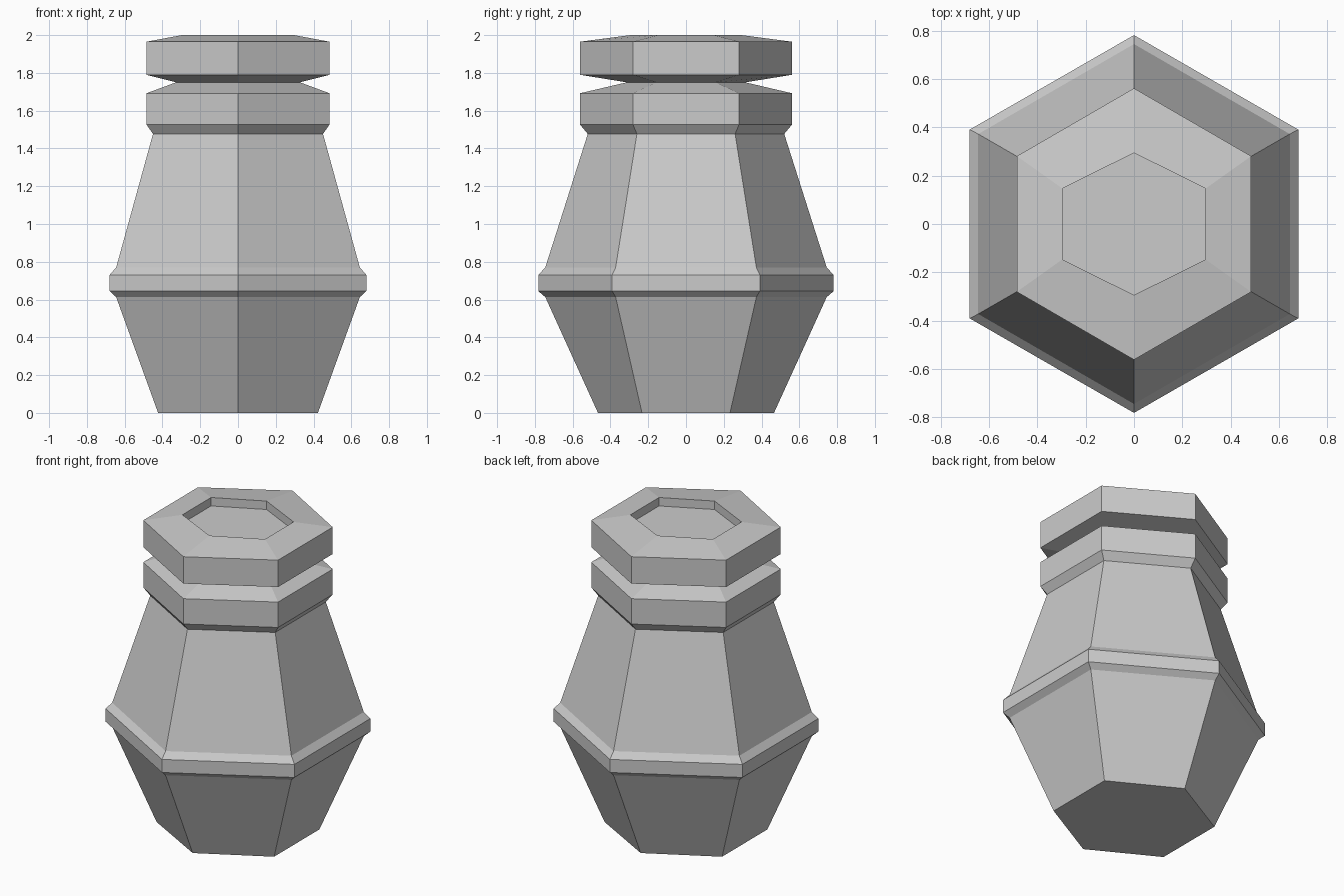
import bpy
import bmesh
from math import cos, sin, pi

SIDES = 6

cube = bpy.data.objects.get("Cube")
if cube:
    bpy.data.objects.remove(cube, do_unlink=True)

grey = bpy.data.materials.new("plain grey")
grey.use_nodes = True
grey.diffuse_color = (0.6, 0.6, 0.6, 1)
grey.node_tree.nodes["Principled BSDF"].inputs["Base Color"].default_value = (0.6, 0.6, 0.6, 1)


def hex_stack(name, rings, close_bottom=False, close_top=False):
    """Skin a stack of hexagons, each given as (half width, half depth, height)."""
    bm = bmesh.new()
    loops = []
    for half_x, half_y, z in rings:
        loop = []
        for i in range(SIDES):
            a = pi / 2 + i * 2 * pi / SIDES
            loop.append(bm.verts.new((half_x * cos(a) / cos(pi / 6), half_y * sin(a), z)))
        loops.append(loop)
    for low, high in zip(loops, loops[1:]):
        for i in range(SIDES):
            j = (i + 1) % SIDES
            bm.faces.new((low[i], low[j], high[j], high[i]))
    if close_bottom:
        bm.faces.new(loops[0][::-1])
    if close_top:
        bm.faces.new(loops[-1])
    mesh = bpy.data.meshes.new(name)
    bm.to_mesh(mesh)
    bm.free()
    mesh.materials.append(grey)
    obj = bpy.data.objects.new(name, mesh)
    bpy.context.collection.objects.link(obj)
    return obj


# Pot: tapered foot, raised belt, sloping shoulder, collar and waist
hex_stack("pot_body", [
    (0.423, 0.466, 0.0),
    (0.645, 0.745, 0.613),
    (0.68, 0.782, 0.645),
    (0.68, 0.782, 0.73),
    (0.645, 0.745, 0.77),
    (0.45, 0.52, 1.477),
    (0.485, 0.562, 1.527),
    (0.485, 0.562, 1.692),
    (0.328, 0.314, 1.75),
], close_bottom=True)

# Lid: flares out from the waist, with a shallow recess on top
hex_stack("pot_lid", [
    (0.328, 0.314, 1.75),
    (0.485, 0.562, 1.79),
    (0.485, 0.562, 1.965),
    (0.297, 0.294, 2.0),
    (0.297, 0.294, 1.945),
], close_top=True)
